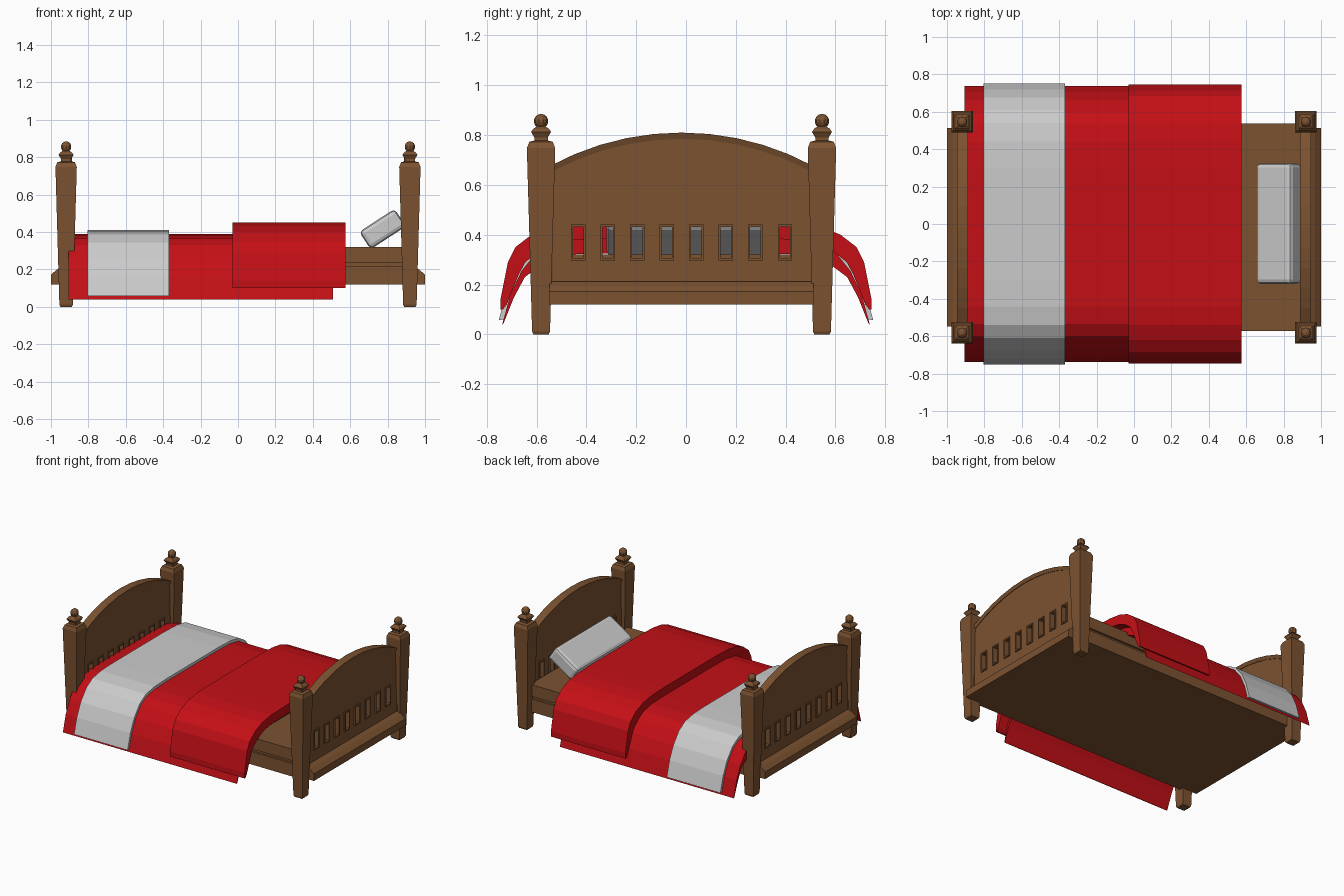
import bpy, bmesh, math
from mathutils import Matrix

if "Cube" in bpy.data.objects:
    bpy.data.objects.remove(bpy.data.objects["Cube"])

CY = -0.018  # centre line of the bed frame in y


def material(name, rgb):
    m = bpy.data.materials.new(name)
    m.diffuse_color = (*rgb, 1)
    m.use_nodes = True
    m.node_tree.nodes["Principled BSDF"].inputs["Base Color"].default_value = m.diffuse_color
    return m


WOOD = material("wood", (0.20, 0.085, 0.03))
RED = material("red_cloth", (0.55, 0.005, 0.008))


def finish(name, bm, mat=None, y=CY, mirror=(False, False, False)):
    bmesh.ops.recalc_face_normals(bm, faces=bm.faces)
    me = bpy.data.meshes.new(name)
    bm.to_mesh(me)
    bm.free()
    ob = bpy.data.objects.new(name, me)
    ob.location.y = y
    bpy.context.collection.objects.link(ob)
    if mat:
        me.materials.append(mat)
    if any(mirror):
        ob.modifiers.new("mirror", 'MIRROR').use_axis = mirror
    return ob


def add_box(bm, x, y, z):
    """Box from (min, max) ranges."""
    mid = [(a + b) / 2 for a, b in (x, y, z)]
    size = [b - a for a, b in (x, y, z)]
    bmesh.ops.create_cube(bm, size=1, matrix=Matrix.Translation(mid) @ Matrix.Diagonal((*size, 1)))


def add_prism(bm, start, end):
    """Closed prism between two matching outlines."""
    a = [bm.verts.new(p) for p in start]
    b = [bm.verts.new(p) for p in end]
    n = len(a)
    bm.faces.new(a)
    bm.faces.new(b[::-1])
    for i in range(n):
        bm.faces.new((a[i], a[(i + 1) % n], b[(i + 1) % n], b[i]))


# Corner posts: square turned profile with a ball on top
POST = [(.031, 0), (.036, .012), (.057, .748), (.047, .773), (.027, .778), (.027, .79),
        (.04, .813), (.032, .825), (.018, .834), (.018, .85)]
PX, PY = .919, .564
bm = bmesh.new()
rings = [[bm.verts.new((PX + sx * r, PY + sy * r, z))
          for sx, sy in ((-1, -1), (1, -1), (1, 1), (-1, 1))] for r, z in POST]
bm.faces.new(rings[0][::-1])
bm.faces.new(rings[-1])
for lo, hi in zip(rings, rings[1:]):
    for i in range(4):
        j = (i + 1) % 4
        bm.faces.new((lo[i], lo[j], hi[j], hi[i]))
bmesh.ops.create_uvsphere(bm, u_segments=10, v_segments=7, radius=.029,
                          matrix=Matrix.Translation((PX, PY, .856)))
finish("corner_posts", bm, WOOD, mirror=(True, True, False))


# Arched end boards
def arch(half, edge, top, n=10):
    rise = top - edge
    rad = (half * half + rise * rise) / (2 * rise)
    ang = math.asin(half / rad)
    return [(rad * math.sin(t), top - rad + rad * math.cos(t))
            for t in (ang - 2 * ang * i / n for i in range(n + 1))]


BX = .917
panel_outline = [(-.53, .20), (.53, .20)] + arch(.53, .665, .80)
bm = bmesh.new()
add_prism(bm, [(BX - .018, y, z) for y, z in panel_outline],
          [(BX + .018, y, z) for y, z in panel_outline])
panel = finish("end_panels", bm, WOOD)

# Raised border around the panel
outer = [(.53, .2)] + arch(.53, .675, .81) + [(-.53, .2)]
inner = [(.518, .2)] + arch(.518, .655, .785) + [(-.518, .2)]
bm = bmesh.new()
rings = [[bm.verts.new((x, y, z)) for y, z in pts]
         for x, pts in ((BX - .03, outer), (BX + .03, outer), (BX + .022, inner), (BX - .022, inner))]
for k in range(4):
    a, b = rings[k], rings[(k + 1) % 4]
    for i in range(len(a) - 1):
        bm.faces.new((a[i], a[i + 1], b[i + 1], b[i]))
for e in (0, -1):
    bm.faces.new([r[e] for r in rings])
finish("end_panel_borders", bm, WOOD, mirror=(True, False, False))

# Slots with raised frames, cut through panel and frames together
frames_bm, cut_bm = bmesh.new(), bmesh.new()
for i in range(8):
    y = (i - 3.5) * .1187
    add_box(frames_bm, (BX - .027, BX + .027), (y - .029, y + .029), (.296, .440))
    add_box(cut_bm, (BX - .1, BX + .1), (y - .021, y + .021), (.306, .430))
frames = finish("slot_frames", frames_bm, WOOD)
cutter = finish("slot_cutter", cut_bm)
cutter.hide_render = True
for ob in (panel, frames):
    cut = ob.modifiers.new("slots", 'BOOLEAN')
    cut.operation, cut.solver, cut.object = 'DIFFERENCE', 'EXACT', cutter
    bpy.context.view_layer.objects.active = ob
    bpy.ops.object.modifier_apply(modifier=cut.name)
    ob.modifiers.new("mirror", 'MIRROR').use_axis = (True, False, False)
bpy.data.objects.remove(cutter)

# Moulded rail under each end board
rail = [(.87, .12), (1.0, .12), (1.0, .172), (.968, .20), (.945, .213), (.87, .213)]
bm = bmesh.new()
add_prism(bm, [(x, -.53, z) for x, z in rail], [(x, .53, z) for x, z in rail])
finish("end_rails", bm, WOOD, mirror=(True, False, False))

# Bed base: lower rail, groove, upper rail with deck
for name, half, z in (("lower_base", .555, (.12, .215)), ("base_groove", .54, (.21, .24)),
                      ("upper_base", .555, (.235, .32))):
    bm = bmesh.new()
    add_box(bm, (-.89, .89), (-half, half), z)
    finish(name, bm, WOOD)


# Draped cloths: half section mirrored across y, extruded along x
def drape(name, x0, x1, top, under, mat=None):
    full = [(-y, z) for y, z in top[::-1]] + top
    full += under[::-1] + [(-y, z) for y, z in under]
    bm = bmesh.new()
    add_prism(bm, [(x0, y, z) for y, z in full], [(x1, y, z) for y, z in full])
    finish(name, bm, mat, y=0.0)


drape("bed_cover", -.905, .507,
      [(.30, .39), (.44, .385), (.535, .367), (.60, .33), (.66, .255), (.705, .16), (.738, .04)],
      [(.30, .325), (.44, .322), (.52, .31), (.587, .275), (.647, .23), (.69, .15), (.732, .045)], RED)
drape("folded_cover", -.03, .575,
      [(.30, .452), (.44, .447), (.54, .432), (.62, .40), (.685, .35), (.715, .29), (.745, .14), (.745, .10)],
      [(.30, .385), (.44, .38), (.53, .362), (.595, .33), (.645, .29), (.672, .24), (.72, .12), (.735, .10)], RED)
drape("blanket_band", -.805, -.37,
      [(.30, .41), (.44, .405), (.54, .387), (.61, .345), (.675, .265), (.72, .17), (.752, .057)],
      [(.30, .38), (.44, .375), (.53, .357), (.595, .32), (.65, .25), (.695, .15), (.73, .06)])

# Pillow leaning on the head end
bm = bmesh.new()
add_box(bm, (-.113, .113), (-.322, .322), (-.056, .056))
bmesh.ops.bevel(bm, geom=bm.edges[:], offset=.022, segments=2, profile=.5, affect='EDGES')
pillow = finish("pillow", bm, y=.002)
pillow.location = (.773, .002, .416)
pillow.rotation_euler.y = -math.radians(33)
